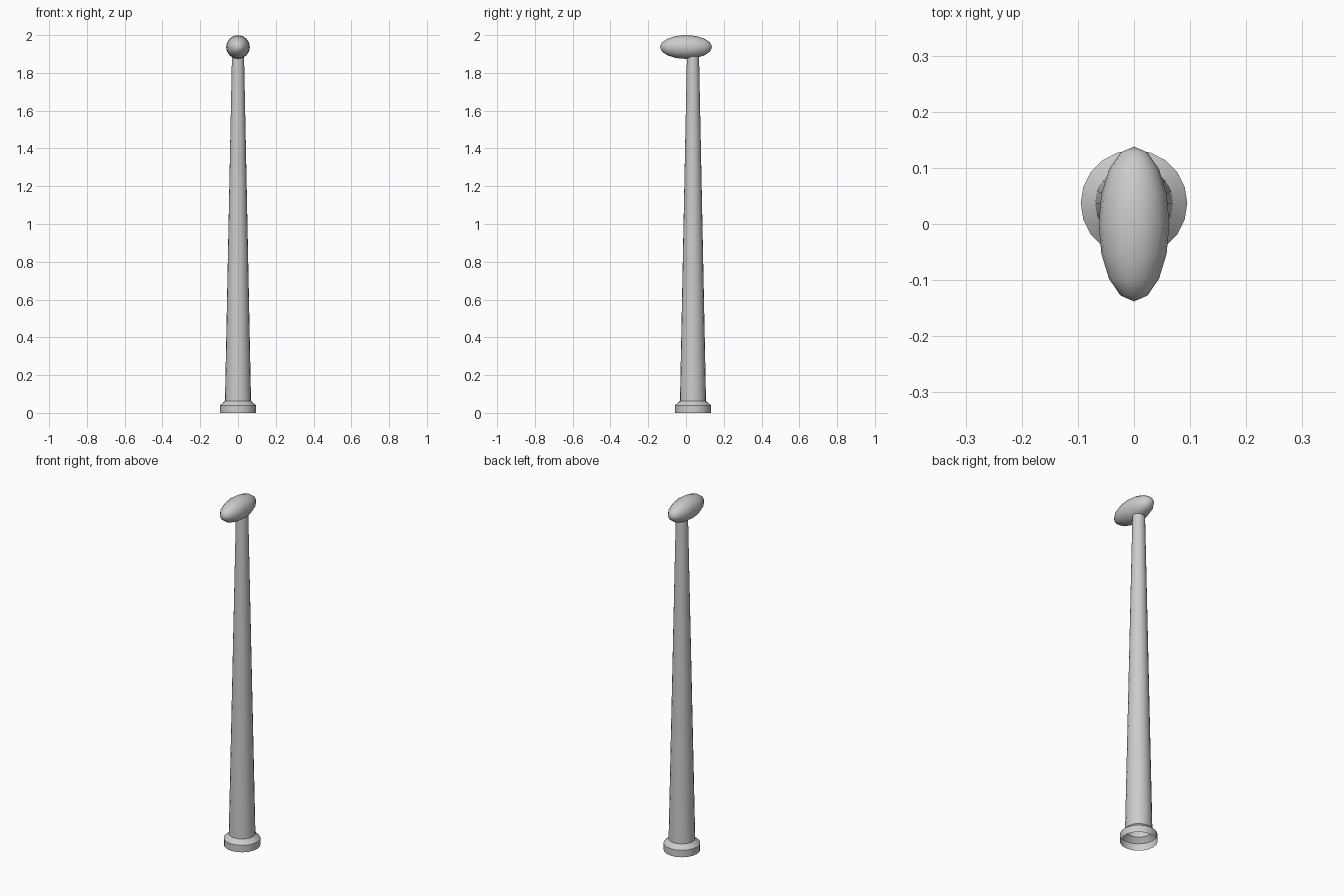
import bpy, bmesh, math
from mathutils import Matrix

if "Cube" in bpy.data.objects:
    bpy.data.objects.remove(bpy.data.objects["Cube"])

grey = bpy.data.materials.new("light grey")
grey.diffuse_color = (0.6, 0.6, 0.61, 1)
grey.use_nodes = True
grey.node_tree.nodes["Principled BSDF"].inputs["Base Color"].default_value = grey.diffuse_color


def finish(name, bm):
    """Turn a bmesh into a named, smooth-shaded object."""
    bmesh.ops.recalc_face_normals(bm, faces=bm.faces)
    mesh = bpy.data.meshes.new(name)
    bm.to_mesh(mesh)
    bm.free()
    mesh.materials.append(grey)
    ob = bpy.data.objects.new(name, mesh)
    bpy.context.collection.objects.link(ob)
    bpy.ops.object.select_all(action='DESELECT')
    ob.select_set(True)
    bpy.context.view_layer.objects.active = ob
    bpy.ops.object.shade_smooth_by_angle(angle=math.radians(40))
    return ob


# Tapered hollow pole with a flared foot, open at the bottom
SIDES, POLE_Y = 20, 0.037
profile = [(0.095, 0.0), (0.095, 0.04), (0.069, 0.064), (0.032, 1.89)]
bm = bmesh.new()
rings = [[bm.verts.new((r * math.cos(2 * math.pi * i / SIDES),
                        POLE_Y + r * math.sin(2 * math.pi * i / SIDES), z))
          for i in range(SIDES)] for r, z in profile]
for low, high in zip(rings, rings[1:]):
    for i in range(SIDES):
        j = (i + 1) % SIDES
        bm.faces.new((low[i], low[j], high[j], high[i]))
finish("pole", bm)

# Elongated lamp head, its long axis running front to back
bm = bmesh.new()
bmesh.ops.create_uvsphere(bm, u_segments=16, v_segments=8, radius=1)
bm.transform(Matrix.Translation((0, 0, 1.937))
             @ Matrix.Diagonal((0.063, 0.138, 0.063, 1))
             @ Matrix.Rotation(math.radians(90), 4, 'X'))
finish("lamp_head", bm)
